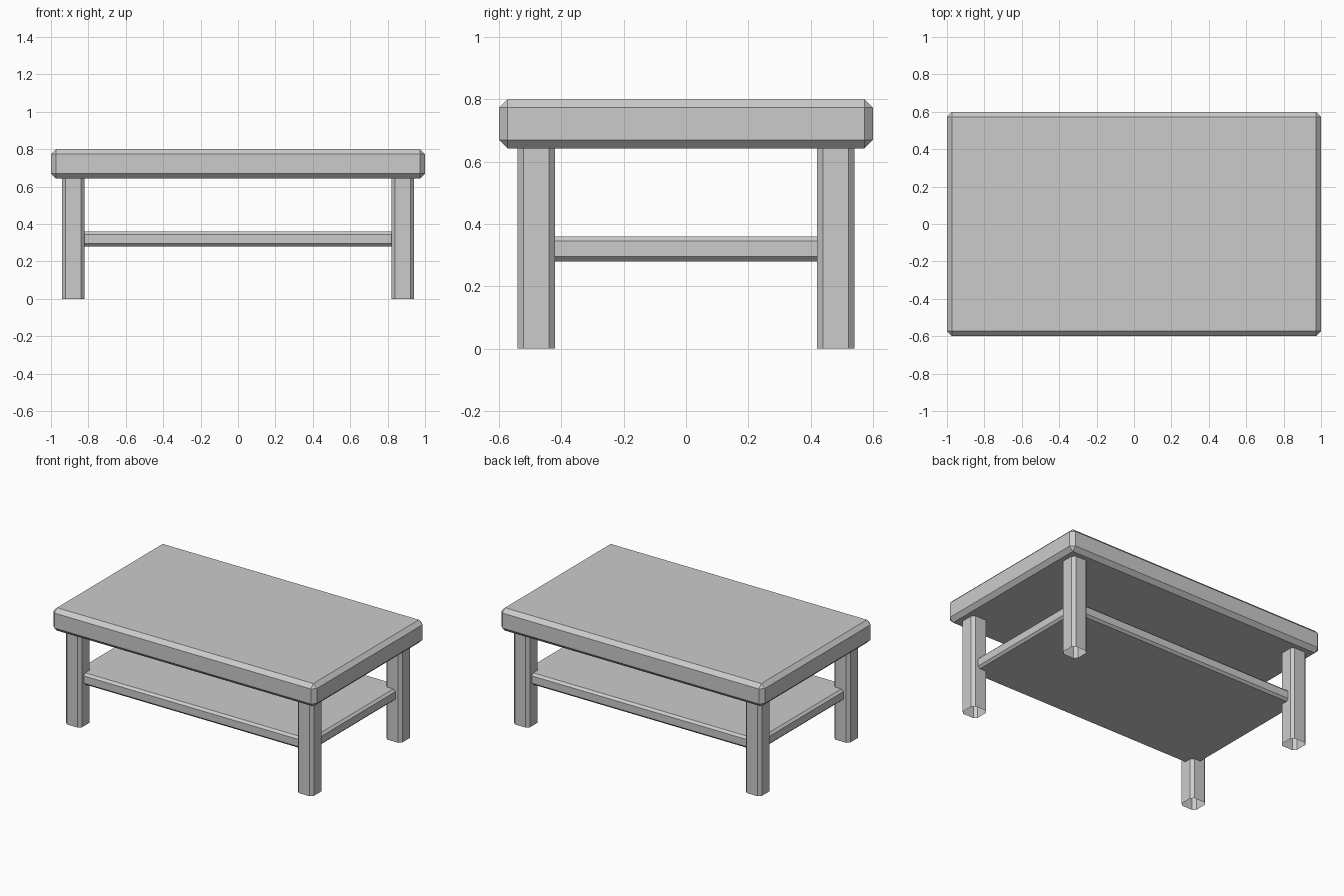
import bpy, bmesh

if "Cube" in bpy.data.objects:
    bpy.data.objects.remove(bpy.data.objects["Cube"])


def chamfered_box(name, size, centre, chamfer, tube=False):
    """Box with flat chamfers; tube=True chamfers only uprights and leaves the ends open."""
    bm = bmesh.new()
    bmesh.ops.create_cube(bm, size=1)
    bmesh.ops.scale(bm, vec=size, verts=bm.verts)
    if tube:
        ends = [f for f in bm.faces if abs(f.normal.z) > 0.9]
        edges = [e for e in bm.edges if abs(e.verts[0].co.z - e.verts[1].co.z) > 0.01]
    else:
        edges = bm.edges[:]
    bmesh.ops.bevel(bm, geom=edges, offset=chamfer, offset_type='OFFSET',
                    segments=1, profile=0.5, affect='EDGES')
    if tube:
        bm.normal_update()
        ends = [f for f in bm.faces if abs(f.normal.z) > 0.9]
        bmesh.ops.delete(bm, geom=ends, context='FACES_ONLY')
    mesh = bpy.data.meshes.new(name)
    bm.to_mesh(mesh)
    bm.free()
    obj = bpy.data.objects.new(name, mesh)
    obj.location = centre
    bpy.context.collection.objects.link(obj)
    return obj


TOP_Z, UNDER_Z = 0.80, 0.643

# Thick table top
chamfered_box("table_top", (2.0, 1.2, TOP_Z - UNDER_Z),
              (0, 0, (TOP_Z + UNDER_Z) / 2), 0.027)

# Lower shelf, its corners set into the legs
chamfered_box("lower_shelf", (1.8, 1.0, 0.08), (0, 0, 0.32), 0.015)

# Four open-ended legs
for side, sx in (("left", -1), ("right", 1)):
    for end, sy in (("front", -1), ("back", 1)):
        chamfered_box(f"{end}_{side}_leg", (0.12, 0.12, UNDER_Z),
                      (sx * 0.88, sy * 0.48, UNDER_Z / 2), 0.019, tube=True)
